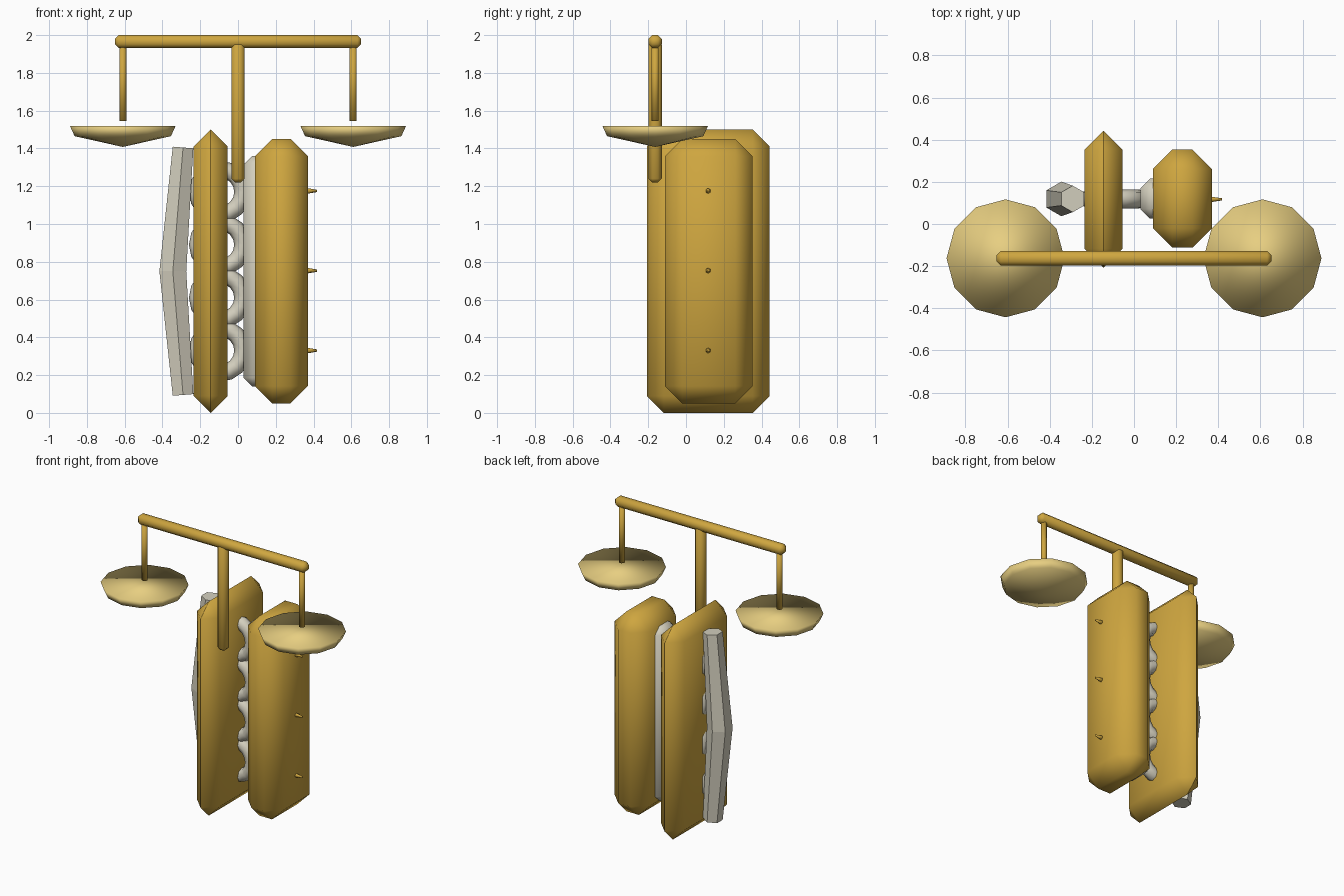
import bpy, bmesh, math
from mathutils import Vector, Matrix

if "Cube" in bpy.data.objects:
    bpy.data.objects.remove(bpy.data.objects["Cube"])


def material(name, rgb):
    m = bpy.data.materials.new(name)
    m.diffuse_color = (*rgb, 1)
    m.use_nodes = True
    m.node_tree.nodes["Principled BSDF"].inputs["Base Color"].default_value = m.diffuse_color
    return m


GOLD = material("gold", (0.62, 0.38, 0.05))
PALE = material("pale_gold", (0.80, 0.62, 0.22))
BONE = material("bone", (0.66, 0.63, 0.52))


def finish(bm, name, mat, smooth=True):
    bmesh.ops.recalc_face_normals(bm, faces=bm.faces)
    for f in bm.faces:
        f.smooth = smooth
    me = bpy.data.meshes.new(name)
    bm.to_mesh(me)
    bm.free()
    me.materials.append(mat)
    ob = bpy.data.objects.new(name, me)
    bpy.context.collection.objects.link(ob)
    return ob


def chamfered_box(name, lo, hi, bevel, mat):
    lo, hi = Vector(lo), Vector(hi)
    bm = bmesh.new()
    bmesh.ops.create_cube(bm, size=1)
    bmesh.ops.scale(bm, vec=hi - lo, verts=bm.verts)
    bmesh.ops.translate(bm, vec=(lo + hi) / 2, verts=bm.verts)
    bmesh.ops.bevel(bm, geom=bm.edges[:], offset=bevel, offset_type='OFFSET',
                    segments=1, profile=0.5, affect='EDGES', clamp_overlap=True)
    return finish(bm, name, mat)


def loft(name, rings, sides, mat, turn=0.0, smooth=True):
    """Skin polygon rings given as (centre, radius, axis tilt about y)."""
    bm = bmesh.new()
    loops = []
    for centre, r, tilt in rings:
        rot = Matrix.Rotation(tilt, 3, 'Y')
        loops.append([bm.verts.new(Vector(centre) + rot @ Vector(
            (r * math.cos(turn + math.tau * i / sides),
             r * math.sin(turn + math.tau * i / sides), 0)))
            for i in range(sides)])
    for a, b in zip(loops, loops[1:]):
        for i in range(sides):
            j = (i + 1) % sides
            bm.faces.new((a[i], a[j], b[j], b[i]))
    bm.faces.new(loops[0][::-1])
    bm.faces.new(loops[-1])
    bmesh.ops.remove_doubles(bm, verts=bm.verts, dist=1e-4)
    return finish(bm, name, mat, smooth)


# Two tall chamfered slabs
chamfered_box("left_slab", (-0.235, -0.207, 0.0), (-0.055, 0.443, 1.5), 0.0897, GOLD)
chamfered_box("right_slab", (0.09, -0.112, 0.05), (0.37, 0.353, 1.45), 0.092, GOLD)

# Spine plate on the inner side of the right slab
chamfered_box("spine_plate", (0.03, 0.025, 0.14), (0.19, 0.215, 1.36), 0.046, BONE)

# Binding rings passing through the left slab
for i in range(4):
    bpy.ops.mesh.primitive_torus_add(
        major_segments=16, minor_segments=8, major_radius=0.12, minor_radius=0.045,
        location=(-0.095, 0.119, 0.33 + 0.28 * i), rotation=(math.pi / 2, 0, 0))
    ring = bpy.context.object
    ring.name = f"binding_ring_{i + 1}"
    ring.data.materials.append(BONE)
    bpy.ops.object.shade_smooth()

# Bent hexagonal handle on the left
lean = math.atan2(0.052, 0.65)
loft("bent_handle", [((-0.291, 0.119, 0.095), 0.063, -lean),
                     ((-0.345, 0.119, 0.75), 0.082, 0),
                     ((-0.291, 0.119, 1.405), 0.063, lean)],
     6, BONE, math.pi / 6, smooth=False)

# Small studs on the outer side of the right slab
for i, z in enumerate((0.33, 0.753, 1.175)):
    stud = loft(f"stud_{i + 1}", [((0, 0, -0.02), 0.018, 0), ((0, 0, 0.05), 0.006, 0)], 6, GOLD)
    stud.rotation_euler = (0, math.pi / 2, 0)
    stud.location = (0.368, 0.117, z)

# Balance: post and beam
Y = -0.163
chamfered_box("balance_post", (-0.035, Y - 0.035, 1.22), (0.035, Y + 0.035, 1.97), 0.02, GOLD)
chamfered_box("balance_beam", (-0.652, Y - 0.035, 1.932), (0.652, Y + 0.035, 2.0), 0.02, GOLD)

# Hanging rods and shallow pans
for side, x in (("left", -0.61), ("right", 0.61)):
    loft(f"{side}_rod", [((x, Y, 1.545), 0.02, 0), ((x, Y, 1.95), 0.02, 0)], 8, GOLD, math.pi / 8)
    loft(f"{side}_pan", [((x, Y, 1.408), 0.0, 0), ((x, Y, 1.465), 0.255, 0),
                         ((x, Y, 1.52), 0.28, 0)], 12, PALE)
